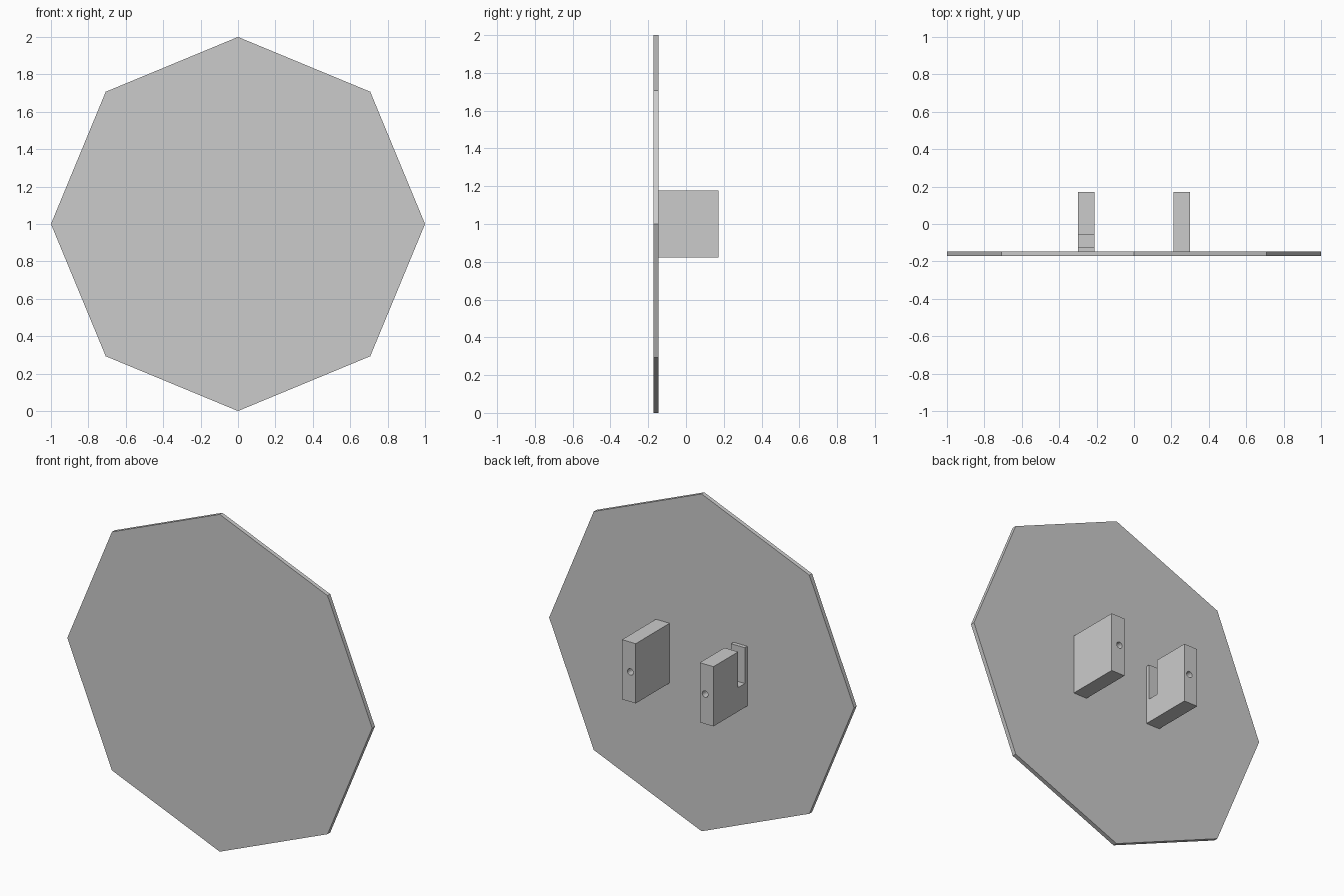
import bpy
import bmesh
from math import pi
from mathutils import Matrix

cube = bpy.data.objects.get("Cube")
if cube:
    bpy.data.objects.remove(cube, do_unlink=True)

grey = bpy.data.materials.new("plain grey")
grey.use_nodes = True
COLOUR = (0.6, 0.6, 0.6, 1)
grey.diffuse_color = COLOUR
grey.node_tree.nodes["Principled BSDF"].inputs["Base Color"].default_value = COLOUR


def add_object(name, bm):
    bmesh.ops.recalc_face_normals(bm, faces=bm.faces)
    mesh = bpy.data.meshes.new(name)
    bm.to_mesh(mesh)
    bm.free()
    mesh.materials.append(grey)
    obj = bpy.data.objects.new(name, mesh)
    bpy.context.collection.objects.link(obj)
    return obj


def cylinder_y(name, sides, radius, x, y0, y1, z):
    """Cylinder or prism lying along y, with one corner pointing up."""
    bm = bmesh.new()
    turn = (Matrix.Translation((x, (y0 + y1) / 2, z))
            @ Matrix.Rotation(pi / 2, 4, "X"))
    bmesh.ops.create_cone(bm, cap_ends=True, segments=sides, radius1=radius,
                          radius2=radius, depth=y1 - y0, matrix=turn)
    return add_object(name, bm)


def extruded_profile(name, profile, x0, x1):
    """Side outline of (y, z) points extruded along x."""
    bm = bmesh.new()
    face = bm.faces.new([bm.verts.new((x0, y, z)) for y, z in profile])
    moved = bmesh.ops.extrude_face_region(bm, geom=[face])["geom"]
    verts = [v for v in moved if isinstance(v, bmesh.types.BMVert)]
    bmesh.ops.translate(bm, verts=verts, vec=(x1 - x0, 0, 0))
    return add_object(name, bm)


# Octagonal face plate
FRONT, PLATE, BACK = -0.171, -0.146, 0.171
cylinder_y("octagon_plate", 8, 1, 0, FRONT, PLATE, 1)

# Mounting blocks; the right one has a slot open at the top
LOW, HIGH, SLOT = 0.823, 1.177, 0.965
plain = [(PLATE, LOW), (BACK, LOW), (BACK, HIGH), (PLATE, HIGH)]
slotted = plain[:3] + [(-0.06, HIGH), (-0.06, SLOT),
                       (-0.123, SLOT), (-0.123, HIGH)] + plain[3:]

for side, sign, profile in (("left", 1, plain), ("right", -1, slotted)):
    block = extruded_profile(side + "_block", profile, sign * 0.21, sign * 0.3)
    # Screw hole in the rear end
    cutter = cylinder_y(side + "_hole_cutter", 16, 0.019, sign * 0.245,
                        BACK - 0.12, BACK + 0.05, 1)
    cutter.hide_render = True
    cutter.hide_set(True)
    hole = block.modifiers.new("screw hole", "BOOLEAN")
    hole.operation = "DIFFERENCE"
    hole.solver = "EXACT"
    hole.object = cutter
